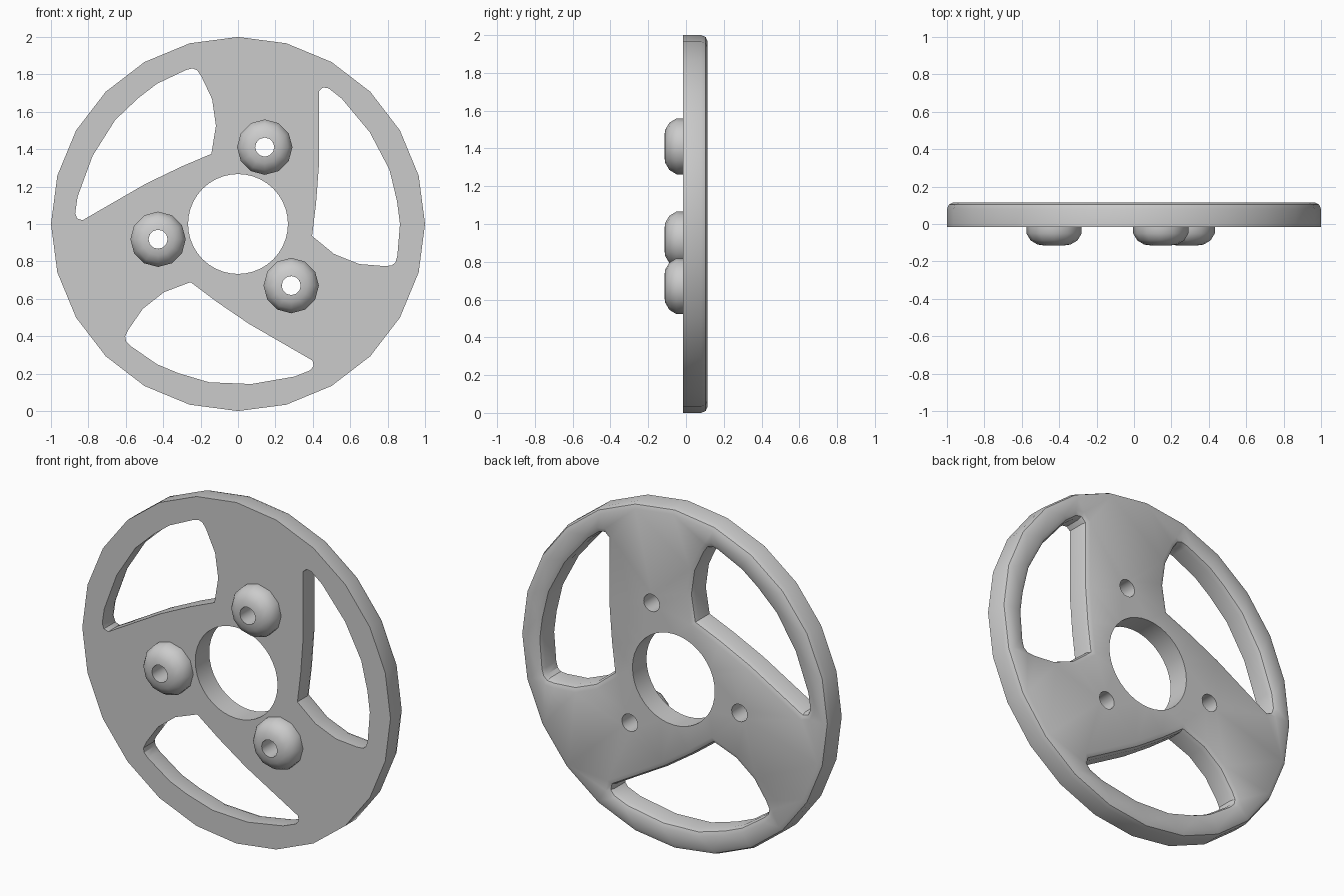
import bpy, bmesh
from math import sin, cos, pi, radians
from mathutils import Vector, Matrix

if "Cube" in bpy.data.objects:
    bpy.data.objects.remove(bpy.data.objects["Cube"])

FRONT, BACK = -0.015, 0.115
CENTRE = Vector((0, 1))
LUG = Vector((0.143, 0.411))  # first lug, measured from the hub centre

grey = bpy.data.materials.new("plain grey")
grey.use_nodes = True
grey.diffuse_color = (0.6, 0.6, 0.6, 1)
grey.node_tree.nodes["Principled BSDF"].inputs["Base Color"].default_value = (0.6, 0.6, 0.6, 1)


def ring(radius, sides, centre=(0, 0)):
    return [Vector(centre) + radius * Vector((sin(2 * pi * i / sides), cos(2 * pi * i / sides)))
            for i in range(sides)]


def turn(points, degrees):
    spin = Matrix.Rotation(radians(degrees), 2)
    return [spin @ p for p in points]


def offset(points, dist):
    """Mitred offset towards the left of the direction of travel."""
    result = []
    for i, p in enumerate(points):
        a = (p - points[i - 1]).normalized()
        b = (points[(i + 1) % len(points)] - p).normalized()
        na, nb = Vector((-a.y, a.x)), Vector((-b.y, b.x))
        result.append(p + (na + nb) * dist / (1 + na.dot(nb)))
    return result


def add_loop(bm, points, y):
    return [bm.verts.new((CENTRE.x + p.x, y, CENTRE.y + p.y)) for p in points]


def bridge(bm, a, b):
    n = len(a)
    for i in range(n):
        j = (i + 1) % n
        bm.faces.new((a[i], a[j], b[j], b[i]))


def finish(bm, name):
    bmesh.ops.recalc_face_normals(bm, faces=bm.faces[:])
    mesh = bpy.data.meshes.new(name)
    bm.to_mesh(mesh)
    bm.free()
    obj = bpy.data.objects.new(name, mesh)
    bpy.context.collection.objects.link(obj)
    mesh.materials.append(grey)
    bpy.ops.object.select_all(action="DESELECT")
    obj.select_set(True)
    bpy.context.view_layer.objects.active = obj
    bpy.ops.object.shade_smooth_by_angle(angle=radians(32))
    return obj


# Outline of one window, clockwise, relative to the hub centre
window = [Vector(p) for p in (
    (0.433, 0.71), (0.455, 0.73), (0.485, 0.725), (0.555, 0.67), (0.705, 0.49),
    (0.81, 0.29), (0.85, 0.123), (0.866, 0), (0.852, -0.17), (0.842, -0.205),
    (0.822, -0.222), (0.78, -0.225), (0.647, -0.214), (0.513, -0.16),
    (0.396, -0.064), (0.417, 0.107), (0.433, 0.32))]

# Wall profiles as (inset, y): rounded at the back or straight through
ROUNDED = [(0, FRONT), (0, 0.08), (0.01, 0.104), (0.033, BACK)]
STRAIGHT = [(0, FRONT), (0, BACK)]

# Wheel disc: walls around every outline, then filled front and back
outlines = [(ring(1, 24)[::-1], ROUNDED), (ring(0.267, 40), STRAIGHT)]
for angle in (0, 120, 240):
    outlines.append((turn(window, angle), ROUNDED))
    outlines.append((turn(ring(0.051, 16, LUG), angle), STRAIGHT))

bm = bmesh.new()
caps = ([], [])
for points, profile in outlines:
    loops = [add_loop(bm, offset(points, d), y) for d, y in profile]
    for a, b in zip(loops, loops[1:]):
        bridge(bm, a, b)
    for cap, loop in zip(caps, (loops[0], loops[-1])):
        cap += [bm.edges.get((loop[i - 1], loop[i])) for i in range(len(loop))]
for cap, side in zip(caps, (-1, 1)):
    bmesh.ops.triangle_fill(bm, edges=cap, use_beauty=True, normal=(0, side, 0))
finish(bm, "wheel_disc")

# Domed lugs with a bore, on the front face
LUG_PROFILE = [(0.051, FRONT), (0.148, FRONT), (0.148, -0.05), (0.125, -0.088),
               (0.088, -0.11), (0.051, -0.115)]
for k in range(3):
    bm = bmesh.new()
    loops = [add_loop(bm, turn(ring(r, 12, LUG), 120 * k), y) for r, y in LUG_PROFILE]
    for a, b in zip(loops, loops[1:] + loops[:1]):
        bridge(bm, a, b)
    finish(bm, "lug_%d" % (k + 1))
